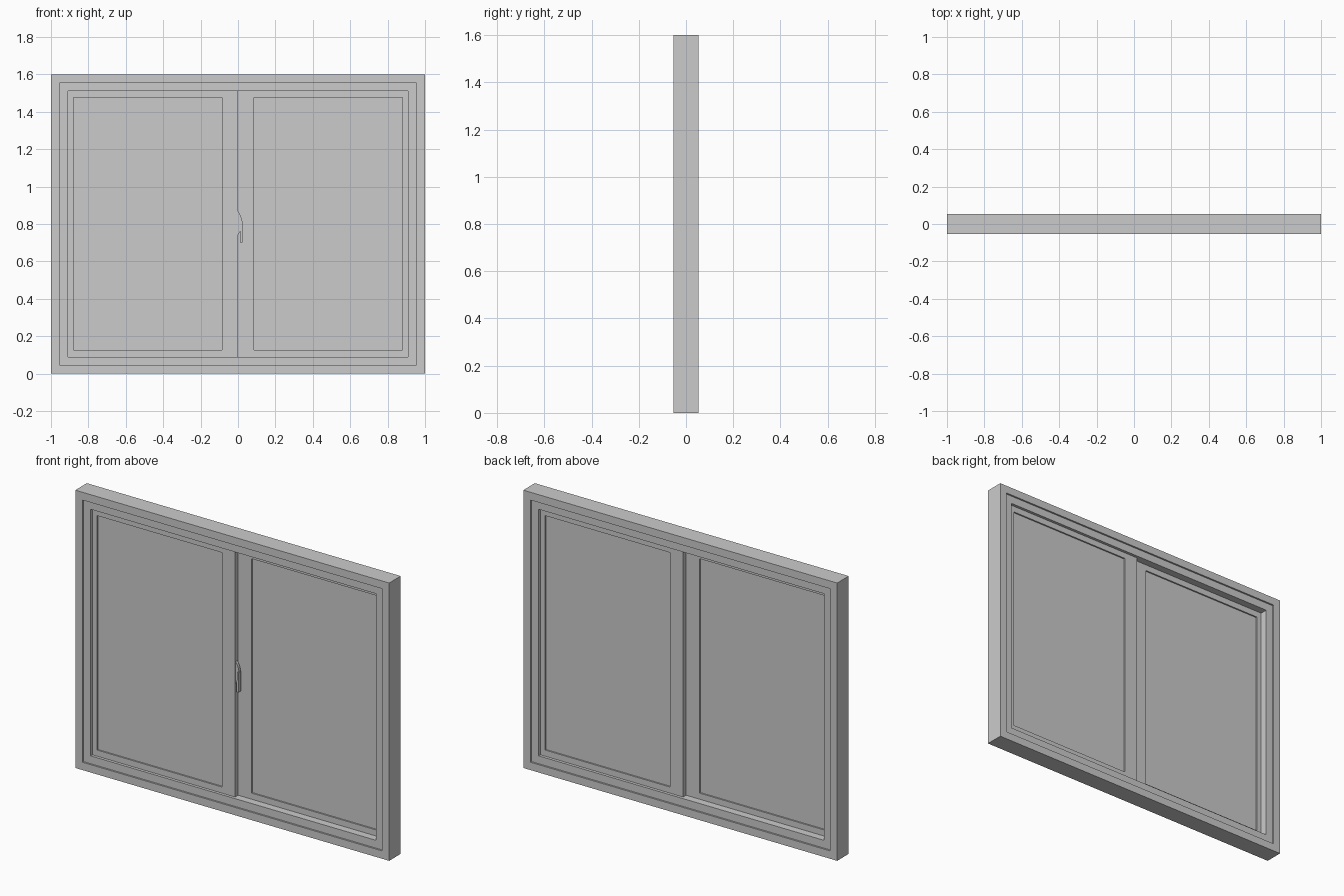
import bpy, bmesh, math

if "Cube" in bpy.data.objects:
    bpy.data.objects.remove(bpy.data.objects["Cube"])

H = 1.6


def new_object(name, bm):
    bmesh.ops.recalc_face_normals(bm, faces=bm.faces)
    me = bpy.data.meshes.new(name)
    bm.to_mesh(me)
    bm.free()
    ob = bpy.data.objects.new(name, me)
    bpy.context.collection.objects.link(ob)
    return ob


def ring(name, x0, x1, z0, z1, profile):
    """Sweep a closed (inset, y) profile around a rectangle with mitred corners."""
    bm = bmesh.new()
    loops = [[bm.verts.new(p) for p in ((x0 + i, y, z0 + i), (x1 - i, y, z0 + i),
                                        (x1 - i, y, z1 - i), (x0 + i, y, z1 - i))]
             for i, y in profile]
    for k, a in enumerate(loops):
        b = loops[(k + 1) % len(loops)]
        for j in range(4):
            n = (j + 1) % 4
            bm.faces.new((a[j], a[n], b[n], b[j]))
    return new_object(name, bm)


def box(name, x0, x1, y0, y1, z0, z1):
    bm = bmesh.new()
    bmesh.ops.create_cube(bm, size=1)
    for v in bm.verts:
        v.co = ((x0 + x1) / 2 + v.co.x * (x1 - x0),
                (y0 + y1) / 2 + v.co.y * (y1 - y0),
                (z0 + z1) / 2 + v.co.z * (z1 - z0))
    return new_object(name, bm)


def plate(name, outline, y0, y1):
    """Extrude an (x, z) outline along y."""
    bm = bmesh.new()
    f = bm.faces.new([bm.verts.new((x, y0, z)) for x, z in outline])
    ext = bmesh.ops.extrude_face_region(bm, geom=[f])["geom"]
    for v in ext:
        if isinstance(v, bmesh.types.BMVert):
            v.co.y = y1
    return new_object(name, bm)


# Outer frame with a stepped lip on both faces
ring("outer_frame", -1, 1, 0, H,
     [(0, -.0525), (.045, -.0525), (.045, -.0425), (.09, -.0425),
      (.09, .0425), (.045, .0425), (.045, .0525), (0, .0525)])

# Two sliding sashes on separate tracks, tucked into the frame, with panes
for name, x0, x1, y in (("front", -.965, 0, -.0135), ("rear", 0, .965, .0135)):
    t, w = .0125, .085
    ring(name + "_sash", x0, x1, .04, H - .04,
         [(0, y - t), (w, y - t), (w, y + t), (0, y + t)])
    box(name + "_pane", x0 + w - .01, x1 - w + .01, y - .004, y + .004, .115, H - .115)

# Crescent latch on the meeting edge
arc = [(-.081 + .103 * math.cos(a), .805 + .103 * math.sin(a))
       for a in [math.radians(-39 + 78 * i / 10) for i in range(11)]]
plate("latch_crescent", arc, -.022, -.006)
plate("latch_lever", [(.010, .70), (.025, .70), (.025, .815), (.017, .815), (.011, .74)],
      -.030, -.010)
